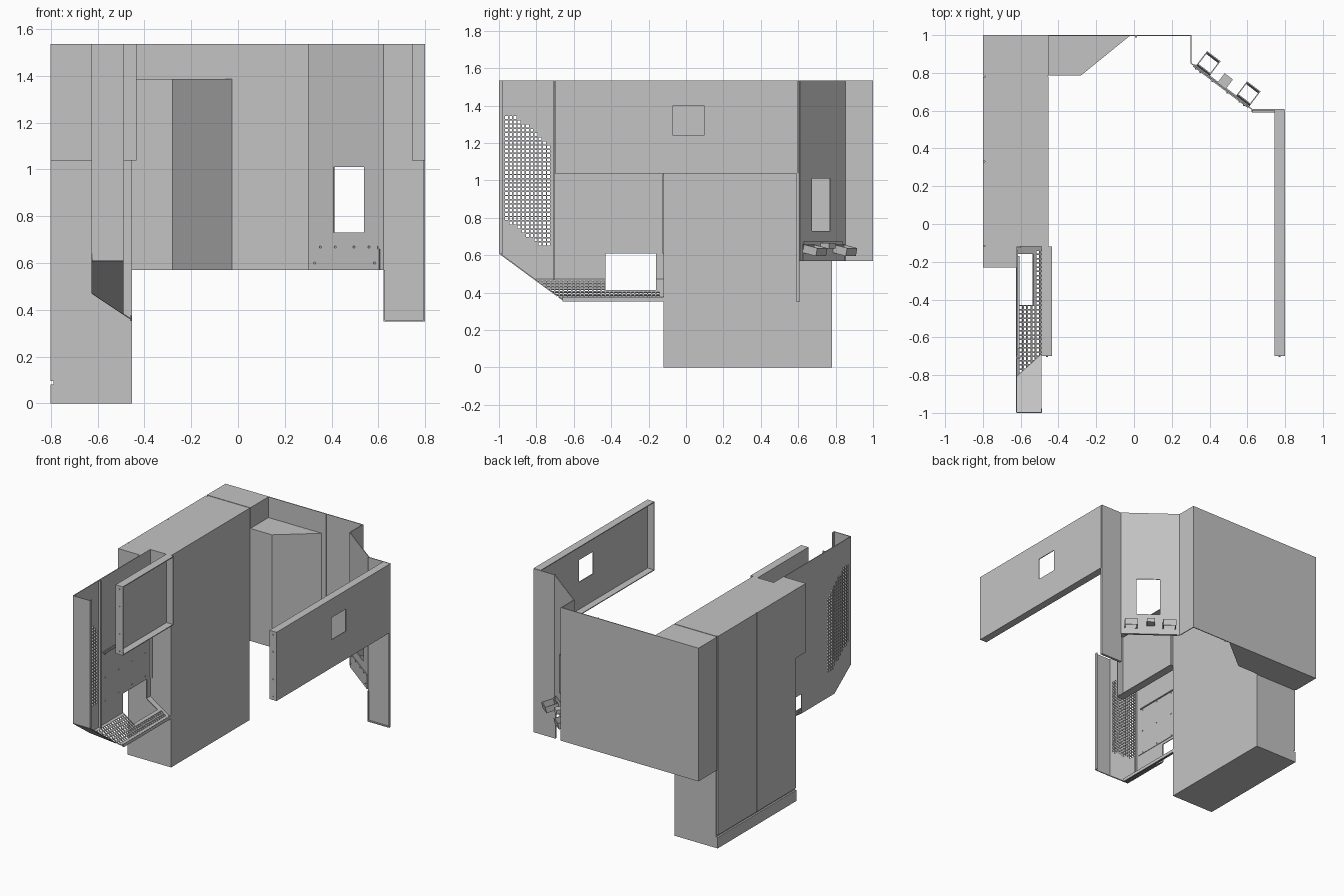
import bpy, bmesh, math
from mathutils import Vector, Matrix

cube = bpy.data.objects.get("Cube")
if cube:
    bpy.data.objects.remove(cube, do_unlink=True)

grey = bpy.data.materials.new("sheet_metal_grey")
grey.use_nodes = True
grey.diffuse_color = (0.55, 0.55, 0.55, 1)
grey.node_tree.nodes["Principled BSDF"].inputs["Base Color"].default_value = (0.55, 0.55, 0.55, 1)


def finish(name, bm):
    mesh = bpy.data.meshes.new(name)
    bm.to_mesh(mesh)
    bm.free()
    mesh.materials.append(grey)
    ob = bpy.data.objects.new(name, mesh)
    bpy.context.collection.objects.link(ob)
    return ob


def add_box(bm, lo, hi, matrix=Matrix()):
    lo, hi = Vector(lo), Vector(hi)
    size = Matrix.Diagonal((*(hi - lo), 1))
    bmesh.ops.create_cube(bm, size=1, matrix=matrix @ Matrix.Translation((lo + hi) / 2) @ size)


def boxes(name, items, matrix=Matrix()):
    bm = bmesh.new()
    for lo, hi in items:
        add_box(bm, lo, hi, matrix)
    return finish(name, bm)


def prism(name, outline, z0, z1):
    bm = bmesh.new()
    face = bm.faces.new([bm.verts.new((x, y, z0)) for x, y in outline])
    up = bmesh.ops.extrude_face_region(bm, geom=[face])["geom"]
    bmesh.ops.translate(bm, vec=(0, 0, z1 - z0), verts=[g for g in up if isinstance(g, bmesh.types.BMVert)])
    bmesh.ops.recalc_face_normals(bm, faces=bm.faces)
    return finish(name, bm)


PITCH, OPEN = 0.0225, 0.68


def breaks(a, b, extra=(), perf=None):
    """Cell edges from a to b, with perforation edges over the range perf."""
    cuts = {a, b, *extra}
    if perf:
        for k in range(int(perf[0] / PITCH) - 1, int(perf[1] / PITCH) + 2):
            cuts |= {c for c in (k * PITCH, (k + OPEN) * PITCH) if perf[0] <= c <= perf[1]}
    return sorted(c for c in cuts if a <= c <= b)


def punched(u, v, region):
    """True where a cell lies in a perforation hole inside the region."""
    ku, kv = math.floor(u / PITCH), math.floor(v / PITCH)
    inside = u / PITCH - ku < OPEN and v / PITCH - kv < OPEN
    return inside and region((ku + OPEN / 2) * PITCH, (kv + OPEN / 2) * PITCH)


def sheet(name, us, vs, place, hole=lambda u, v: False, thick=0.006, clip=None):
    bm = bmesh.new()
    grid = [[bm.verts.new(place(u, v)) for v in vs] for u in us]
    for i in range(len(us) - 1):
        for j in range(len(vs) - 1):
            if not hole((us[i] + us[i + 1]) / 2, (vs[j] + vs[j + 1]) / 2):
                bm.faces.new((grid[i][j], grid[i + 1][j], grid[i + 1][j + 1], grid[i][j + 1]))
    bmesh.ops.delete(bm, geom=[v for v in bm.verts if not v.link_faces], context='VERTS')
    if clip:
        bmesh.ops.bisect_plane(bm, geom=bm.verts[:] + bm.edges[:] + bm.faces[:],
                               plane_co=clip[0], plane_no=clip[1], clear_inner=True)
    ob = finish(name, bm)
    mod = ob.modifiers.new("thickness", 'SOLIDIFY')
    mod.thickness, mod.offset = thick, 0
    return ob


def inside(u, v, win):
    return win[0] < u < win[1] and win[2] < v < win[3]


def wall(name, p, q, z0, z1, win=None):
    """Upright sheet between two plan points, with an optional window."""
    p, q = Vector(p), Vector(q)
    length, d = (q - p).length, (q - p).normalized()
    w = win or (0, 0, 0, 0)
    us = breaks(0, length, w[:2] if win else ())
    vs = breaks(z0, z1, w[2:] if win else ())
    return sheet(name, us, vs, lambda u, v: (*(p + d * u), v), lambda u, v: inside(u, v, w))


def pan(name, base, rim, y0, y1, z0, z1, win=None):
    """Shallow tray whose flanges run from the base sheet to the rim."""
    wall(name + "_face", (base, y0), (base, y1), z0, z1, win)
    a, b, t = min(base, rim), max(base, rim), 0.006
    boxes(name + "_flanges", [((a, y0, z0), (b, y0 + t, z1)), ((a, y1 - t, z0), (b, y1, z1)),
                              ((a, y0, z0), (b, y1, z0 + t)), ((a, y0, z1 - t), (b, y1, z1))])
    rivets(name + "_rivets", [((a + b) / 2, y0, z0 + f * (z1 - z0)) for f in (0.05, 0.3, 0.7, 0.95)], 'Y')


def rivets(name, points, axis):
    bm = bmesh.new()
    turn = Matrix.Rotation(math.pi / 2, 4, 'X' if axis == 'Y' else 'Y')
    for p in points:
        bmesh.ops.create_cone(bm, cap_ends=True, segments=8, radius1=0.005, radius2=0.005,
                              depth=0.006, matrix=Matrix.Translation(p) @ turn)
    return finish(name, bm)


TOP, LOW = 1.535, 0.57

# Tall cabinet with plinth, two side doors and upper front box
boxes("cabinet_body", [((-0.788, -0.12, 0), (-0.452, 0.78, TOP))])
boxes("cabinet_plinth", [((-0.8, -0.12, 0), (-0.78, 0.78, 0.08))])
for name, y0, y1 in (("front", -0.115, 0.327), ("rear", 0.333, 0.775)):
    boxes("cabinet_door_" + name, [((-0.8, y0, 0.095), (-0.787, y1, TOP))])
boxes("upper_front_box", [((-0.8, -0.23, 1.037), (-0.62, -0.119, TOP))])

# Rear duct box and its angled side box
boxes("rear_box", [((-0.8, 0.787, LOW), (-0.452, 1, TOP)), ((-0.79, 0.77, LOW), (-0.455, 0.79, TOP - 0.003))])
prism("angled_rear_box", [(-0.453, 0.787), (-0.28, 0.787), (-0.02, 0.998), (-0.453, 0.998)], LOW, 1.385)

# Rear wall, its return, diagonal wall and corner wall
wall("rear_wall", (-0.46, 0.997), (0.303, 0.997), LOW, TOP)
wall("rear_wall_return", (0.301, 1), (0.301, 0.85), LOW, TOP)
boxes("rear_wall_seam", [((0.005, 0.988, LOW), (0.015, 0.995, TOP))])
A, B = Vector((0.301, 0.852)), Vector((0.625, 0.607))
wall("diagonal_wall", A, B, LOW, TOP, (0.137, 0.30, 0.73, 1.01))
wall("corner_wall", (0.622, 0.605), (0.798, 0.605), 0.35, TOP)
boxes("corner_wall_lips", [((0.625, 0.59, 0.35), (0.798, 0.605, 0.356)),
                           ((0.792, 0.59, 0.35), (0.798, 0.605, 1.04)),
                           ((0.622, 0.594, 0.35), (0.627, 0.605, LOW))])

# Bracket plate and bent clips on the diagonal wall, in its own frame
d = (B - A).normalized()
frame = Matrix(((d.x, -d.y, 0, A.x), (d.y, d.x, 0, A.y), (0, 0, 1, 0), (0, 0, 0, 1)))
boxes("bracket_plate", [((0.02, -0.008, LOW), (0.385, 0.008, 0.66)),
                        ((0.03, -0.008, 0.65), (0.375, 0.008, 0.672))], frame)
for name, c in (("left", 0.34), ("right", 0.075)):
    tilt = frame @ Matrix.Translation((c, 0.01, 0.635)) @ Matrix.Rotation(math.radians(-12), 4, 'X')
    h, w = 0.022, 0.045
    boxes("clip_" + name, [((-w, 0, -h), (w, 0.006, h)), ((-w, 0.084, -h), (w, 0.09, h)),
                           ((-w, 0, -h), (-w + 0.006, 0.09, h)), ((w - 0.006, 0, -h), (w, 0.09, h))], tilt)
boxes("bracket_catch", [((0.175, 0.006, 0.635), (0.23, 0.065, 0.665))], frame)
rivets("bracket_rivets", [(*(A + d * s - Vector((-d.y, d.x)) * 0.008), 0.668) for s in (0.07, 0.15, 0.25, 0.33)]
       + [(*(A + d * s - Vector((-d.y, d.x)) * 0.008), 0.60) for s in (0.04, 0.36)], 'Y')

# Two facing tray panels
pan("long_side_panel", 0.796, 0.743, -0.7, 0.6, 1.037, TOP, (0.63, 0.795, 1.24, 1.40))
pan("short_side_panel", -0.488, -0.433, -0.7, -0.12, 1.037, TOP)

# Perforated side module: side sheet, front flange, chamfer and sloped floor
SIDE, EDGE, SLOPE, DROP = -0.622, -0.458, 0.667, 0.737


def floor_z(x):
    return 0.47 - SLOPE * (x - SIDE)


chamfer_plane = (Vector((0, -0.998, 0.61)), Vector((0, DROP, 1)))
floor_plane = (Vector((SIDE, 0, 0.47)), Vector((SLOPE, 0, 1)))


def vent(y, z):
    return (-0.98 < y < -0.73 and 0.66 < z < 1.345 and z + 0.74 * (y + 0.98) > 0.80
            and z + 0.95 * (y + 0.92) < 1.36)


sheet("vented_side", breaks(-0.998, -0.12, (-0.43, -0.16), (-0.985, -0.725)),
      breaks(0.47, TOP, (0.61,), (0.65, 1.36)), lambda y, z: (SIDE, y, z),
      lambda y, z: punched(y, z, vent) or inside(y, z, (-0.43, -0.16, 0.4, 0.61)), clip=chamfer_plane)


def floor_vent(y, x):
    wide = -0.79 < y < -0.44 and -0.605 < x < -0.49
    return wide or (-0.79 < y < -0.14 and -0.523 < x < -0.48)


sheet("sloped_floor", breaks(-0.82, -0.12, (-0.43, -0.16), (-0.79, -0.135)),
      breaks(SIDE, EDGE, (-0.535,), (-0.608, -0.478)), lambda y, x: (x, y, floor_z(x)),
      lambda y, x: punched(y, x, floor_vent) or inside(y, x, (-0.43, -0.16, -0.63, -0.535)),
      clip=chamfer_plane)
sheet("chamfer_sheet", [SIDE, -0.49], [-0.998, -0.66],
      lambda x, y: (x, y, 0.61 - DROP * (y + 0.998)), clip=floor_plane)
wall("front_flange", (SIDE, -0.997), (-0.488, -0.997), 0.61, TOP)
boxes("front_flange_lip", [((-0.493, -1, 0.61), (-0.487, -0.978, TOP))])
boxes("side_ribs", [((SIDE, -0.712, 0.47), (-0.602, -0.704, TOP)),
                    ((SIDE, -0.126, 0.61), (-0.602, -0.12, 1.03))])
boxes("floor_lip", [((EDGE - 0.004, -0.66, 0.352), (EDGE + 0.004, -0.12, 0.375))])

# Access cover with rivets on the side sheet
boxes("access_cover", [((SIDE, -0.69, 0.63), (SIDE + 0.007, -0.14, 1.0)),
                       ((SIDE, -0.66, 0.985), (SIDE + 0.015, -0.17, 0.992))])
rivets("cover_rivets", [(SIDE + 0.008, -0.64 + 0.1525 * i, z) for i in range(4) for z in (0.64, 0.81, 0.975)], 'X')
rivets("flange_rivets", [(-0.49, -0.988, z) for z in (0.7, 0.87, 1.08, 1.3, 1.51)], 'X')
